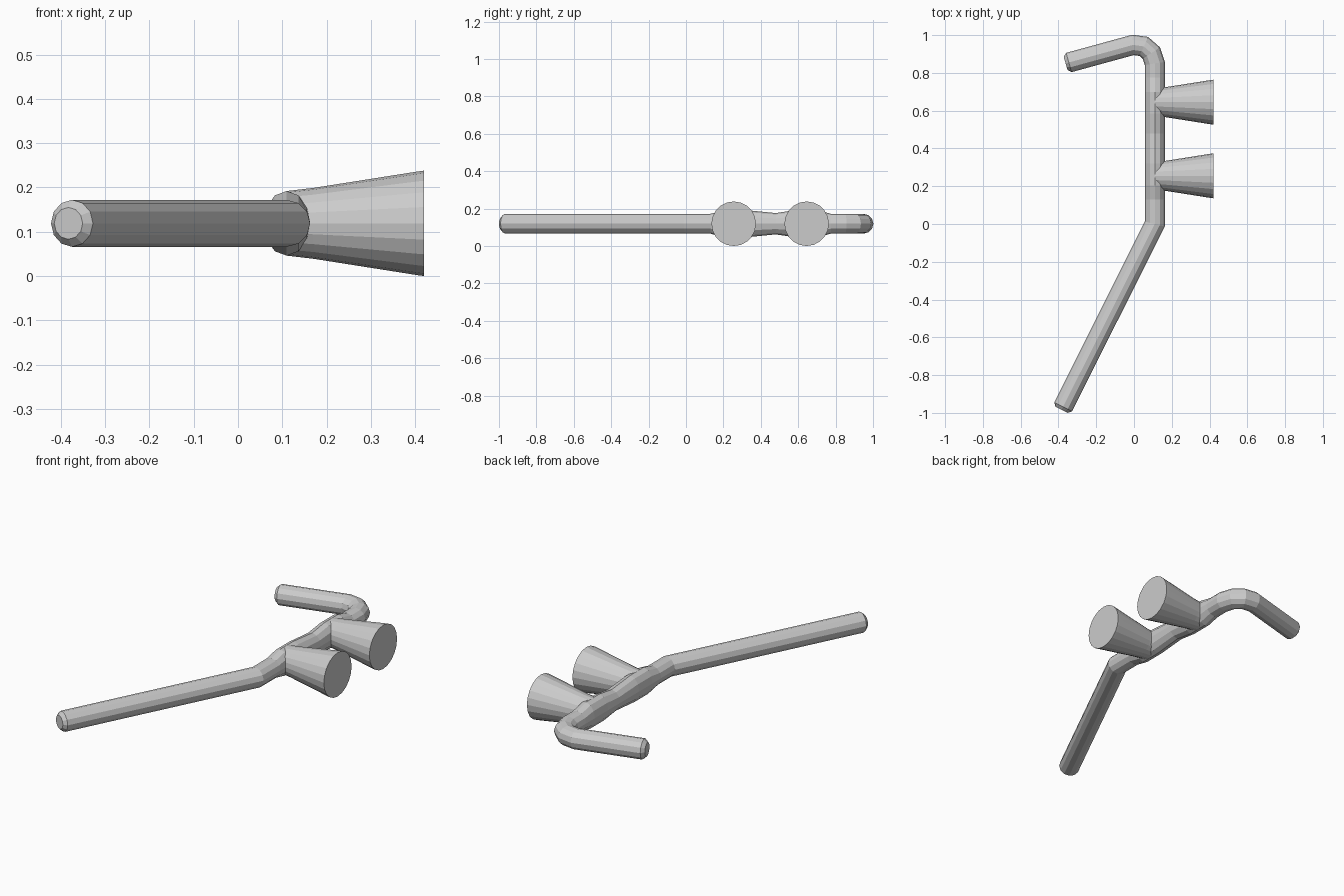
import bpy
from math import cos, sin, pi
from mathutils import Vector

if "Cube" in bpy.data.objects:
    bpy.data.objects.remove(bpy.data.objects["Cube"])

Z = 0.119   # height of every centre line
R = 0.053   # rod radius


def loft(name, rings, sides):
    """Skin flat-shaded rings lying around a path in the XY plane.
    Each ring is (x, y, half width in plan, half height); sections are mitred."""
    pts = [Vector((r[0], r[1], 0)) for r in rings]
    n = len(pts)
    verts, faces = [], []
    for i, (x, y, w, h) in enumerate(rings):
        a = (pts[i] - pts[max(i - 1, 0)]).normalized()
        b = (pts[min(i + 1, n - 1)] - pts[i]).normalized()
        t = (a + b).normalized()
        side = Vector((t.y, -t.x, 0))
        stretch = 1 / max(t.dot(b if i < n - 1 else a), 0.7)
        for k in range(sides):
            ang = 2 * pi * k / sides
            p = pts[i] + side * (w * stretch * cos(ang))
            verts.append((p.x, p.y, Z + h * sin(ang)))
    for i in range(n - 1):
        for k in range(sides):
            j = (k + 1) % sides
            faces.append((i * sides + k, i * sides + j,
                          (i + 1) * sides + j, (i + 1) * sides + k))
    faces.append(tuple(reversed(range(sides))))
    faces.append(tuple(range((n - 1) * sides, n * sides)))
    mesh = bpy.data.meshes.new(name)
    mesh.from_pydata(verts, [], faces)
    mesh.update()
    obj = bpy.data.objects.new(name, mesh)
    bpy.context.collection.objects.link(obj)
    # consistent outward normals
    import bmesh
    bm = bmesh.new()
    bm.from_mesh(mesh)
    bmesh.ops.recalc_face_normals(bm, faces=bm.faces)
    bm.to_mesh(mesh)
    bm.free()
    return obj


# Bent rod: slanted leg, upright bar swelling at each peg, elbow, hook arm
loft("bent_rod", [
    (-0.383, -0.984, 0.036, 0.036),
    (-0.375, -0.968, R, R),
    (0.110, 0.000, R, R),
    (0.110, 0.130, R, R),
    (0.110, 0.205, R, 0.073),
    (0.110, 0.320, R, 0.073),
    (0.110, 0.480, R, 0.057),
    (0.110, 0.585, R, 0.073),
    (0.110, 0.700, R, 0.073),
    (0.110, 0.775, R, R),
    (0.110, 0.850, R, R),
    (0.092, 0.905, R, R),
    (0.052, 0.940, R, R),
    (-0.005, 0.948, R, R),
    (-0.345, 0.855, R, R),
    (-0.362, 0.850, 0.036, 0.036),
], 12)

# Two flared pegs on the +X side
profile = [(0.09, 0.055), (0.11, 0.073), (0.17, 0.080), (0.405, 0.117), (0.42, 0.119)]
for name, y in (("lower_peg", 0.255), ("upper_peg", 0.645)):
    loft(name, [(x, y, r, r) for x, r in profile], 20)
